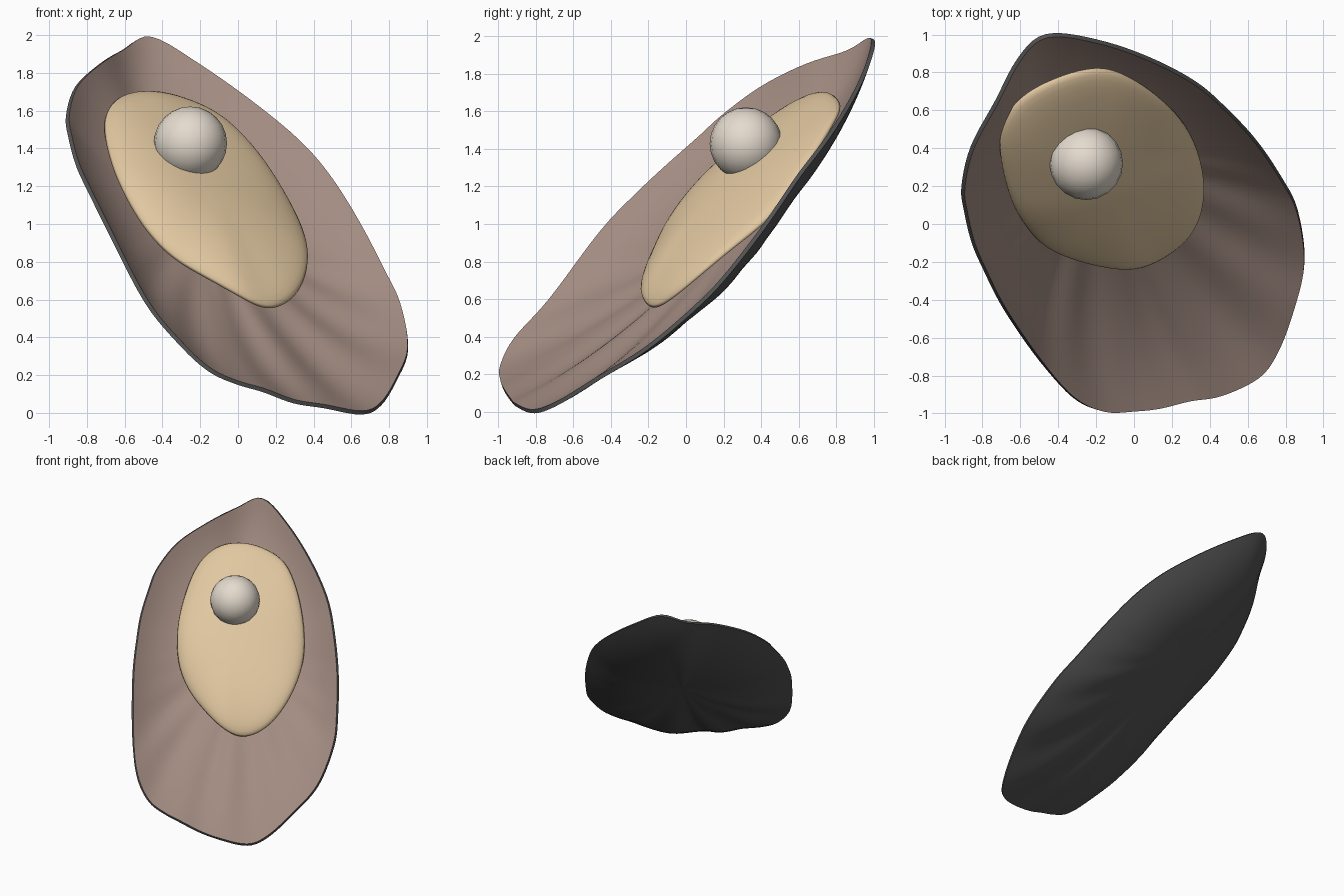
import bpy, bmesh, math
from mathutils import Vector

if "Cube" in bpy.data.objects:
    bpy.data.objects.remove(bpy.data.objects["Cube"])

N = Vector((0.388, -0.567, 0.727)).normalized()    # direction the open shell faces
DOWN = Vector((0.337, -0.646, -0.684)).normalized()  # from hinge tip to lower lip


def material(name, rgb):
    m = bpy.data.materials.new(name)
    m.diffuse_color = (*rgb, 1)
    m.use_nodes = True
    m.node_tree.nodes["Principled BSDF"].inputs["Base Color"].default_value = m.diffuse_color
    return m


lining = material("brown_lining", (0.36, 0.26, 0.22))
outside = material("charcoal_shell", (0.085, 0.085, 0.085))
cream = material("cream_flesh", (0.75, 0.57, 0.35))
white = material("pearl_white", (0.78, 0.71, 0.62))


def smooth_loop(pts, steps, relax):
    """Closed Catmull-Rom curve through pts, lightly relaxed."""
    pts = [Vector(p) for p in pts]
    out, n = [], len(pts)
    for i in range(n):
        a, b, c, d = (pts[(i + k) % n] for k in (-1, 0, 1, 2))
        for s in range(steps):
            t = s / steps
            out.append(0.5 * (2 * b + (c - a) * t + (2 * a - 5 * b + 4 * c - d) * t * t
                              + (3 * b - a - 3 * c + d) * t ** 3))
    for _ in range(relax):
        out = [(out[i - 1] + 2 * out[i] + out[(i + 1) % len(out)]) / 4 for i in range(len(out))]
    return out


def spread(hub, p, t):
    """Point between hub and p, staying flat near the hub."""
    d = p - hub
    lift = N.dot(d)
    return hub + (d - lift * N) * t + N * lift * t ** 3


def skin(name, rings, start, end, mats):
    """Join rings of points into a surface, with a pole at the start and maybe the end."""
    bm = bmesh.new()
    loops = [[bm.verts.new(p) for p in r] for r in rings]
    n = len(loops[0])
    first = bm.verts.new(start)
    last = bm.verts.new(end) if end else None
    for j in range(n):
        k = (j + 1) % n
        bm.faces.new((first, loops[0][j], loops[0][k]))
        for a, b in zip(loops, loops[1:]):
            bm.faces.new((a[j], b[j], b[k], a[k]))
        if last:
            bm.faces.new((loops[-1][j], last, loops[-1][k]))
    for f in bm.faces:
        f.smooth = True
    me = bpy.data.meshes.new(name)
    bm.to_mesh(me)
    bm.free()
    for m in mats:
        me.materials.append(m)
    ob = bpy.data.objects.new(name, me)
    bpy.context.collection.objects.link(ob)
    return ob


# Shell: shallow ribbed bowl inside a measured rim, thickened with a dark outside
rim = smooth_loop([
    (-.46, .985, 1.995), (-.6, .86, 1.925), (-.715, .64, 1.855), (-.845, .4, 1.735),
    (-.893, .19, 1.58), (-.88, .07, 1.47), (-.84, -.1, 1.32), (-.775, -.25, 1.18),
    (-.67, -.455, .968), (-.48, -.73, .6), (-.31, -.92, .39), (-.15, -.993, .24),
    (0, -.99, .17), (.14, -.975, .13), (.3, -.935, .07), (.46, -.91, .045),
    (.66, -.815, .01), (.76, -.68, .06), (.84, -.47, .19), (.9, -.21, .35),
    (.86, .06, .58), (.78, .22, .75), (.645, .42, 1.01), (.487, .59, 1.26),
    (.32, .735, 1.45), (.07, .865, 1.655), (-.2, .955, 1.845)], 5, 1)
hub = Vector((-.17, .3, 1.12)) + 0.15 * N
DEPTH, RINGS = 0.22, 20


def bowl(p, t):
    d = (p - hub).normalized()
    side = N.cross(DOWN)
    ang = math.atan2(d.dot(side), d.dot(DOWN))
    fade = max(0, (t - 0.3) / 0.7)
    rib = 0.01 * max(0, math.cos(ang)) ** 2 * math.sin(math.pi * fade ** 1.2) * math.cos(21 * ang)
    return hub.lerp(p, t) + N * (rib - DEPTH * (1 - t ** 3))


shell = skin("shell", [[bowl(p, i / RINGS) for p in rim] for i in range(1, RINGS + 1)],
             hub - DEPTH * N, None, [lining, outside])
sol = shell.modifiers.new("thickness", 'SOLIDIFY')
sol.thickness = 0.022
sol.offset = -1
sol.material_offset = 1
sol.material_offset_rim = 1
bpy.context.view_layer.objects.active = shell
shell.select_set(True)
bpy.ops.object.modifier_apply(modifier="thickness")
bpy.ops.object.shade_smooth_by_angle(angle=math.radians(40))
shell.select_set(False)

# Flesh: flattened cushion with rounded edge
edge = smooth_loop([
    (-.71, .4, 1.5), (-.69, .54, 1.61), (-.6, .67, 1.685), (-.42, .77, 1.70),
    (-.2, .83, 1.63), (-.04, .785, 1.53), (.14, .665, 1.33), (.30, .485, 1.06),
    (.37, .25, .87), (.355, .06, .71), (.28, -.08, .595), (.15, -.18, .545),
    (0, -.24, .62), (-.18, -.222, .72), (-.35, -.175, .82), (-.5, -.10, .98),
    (-.62, .06, 1.19), (-.68, .23, 1.35)], 5, 6)
mid = sum(edge, Vector()) / len(edge)
mid += N * (-0.105 - N.dot(mid - Vector((0, 0, 1))))
rings = []
for i in range(1, 24):
    a = math.pi * i / 24
    s, c = math.sin(a), math.cos(a)
    h = 0.095 * c ** 0.9 if c > 0 else -0.08 * c * c
    rings.append([spread(mid, p, s) + N * h for p in edge])
flesh = skin("flesh", rings, mid + 0.095 * N, mid - 0.08 * N, [cream])

# Pearl
bpy.ops.mesh.primitive_uv_sphere_add(segments=20, ring_count=12, radius=0.194,
                                     location=(-.252, .32, 1.428))
pearl = bpy.context.object
pearl.name = "pearl"
pearl.data.materials.append(white)
bpy.ops.object.shade_smooth()
